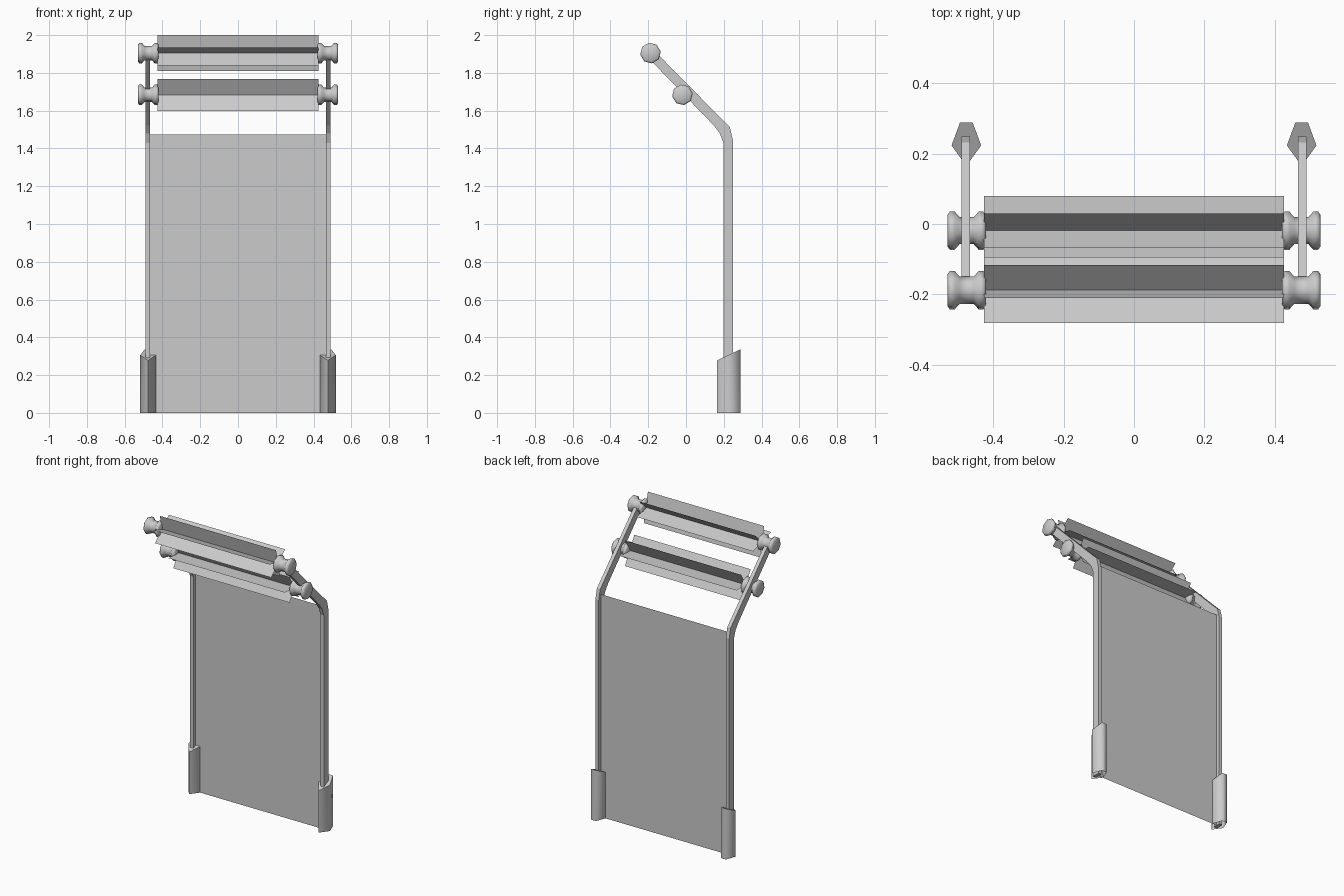
import bpy, bmesh
from math import sin, cos, pi, radians

if "Cube" in bpy.data.objects:
    bpy.data.objects.remove(bpy.data.objects["Cube"])


def make(name, verts, faces, smooth=None):
    me = bpy.data.meshes.new(name)
    me.from_pydata(verts, [], faces)
    bm = bmesh.new()
    bm.from_mesh(me)
    bmesh.ops.recalc_face_normals(bm, faces=bm.faces)
    bm.to_mesh(me)
    bm.free()
    ob = bpy.data.objects.new(name, me)
    bpy.context.collection.objects.link(ob)
    if smooth:
        bpy.ops.object.select_all(action='DESELECT')
        bpy.context.view_layer.objects.active = ob
        ob.select_set(True)
        bpy.ops.object.shade_smooth_by_angle(angle=radians(smooth))
    return ob


def bridge(rings, n, cap_start=True, cap_end=True):
    """Faces joining consecutive rings of n vertices."""
    faces = []
    for r in range(rings - 1):
        for i in range(n):
            j = (i + 1) % n
            faces.append((r*n + i, r*n + j, (r+1)*n + j, (r+1)*n + i))
    if cap_start:
        faces.append(tuple(range(n))[::-1])
    if cap_end:
        faces.append(tuple(range((rings-1)*n, rings*n)))
    return faces


# Side profile of the bent post: (front y, z, back y, z) at each bend station
POST = [(0.198, 0.0, 0.248, 0.0), (0.198, 1.43, 0.248, 1.445),
        (0.179, 1.48, 0.232, 1.513), (0.147, 1.522, 0.185, 1.56),
        (-0.207, 1.887, -0.173, 1.923)]
# Pentagonal foot plan (x, y) relative to the post
FOOT = [(-0.018, 0.288), (-0.042, 0.223), (0, 0.165), (0.042, 0.223), (0.018, 0.288)]
# Spool profile: (distance along axle, radius)
SPOOL = [(-0.055, 0.045), (-0.048, 0.055), (-0.034, 0.055), (-0.02, 0.039),
         (0.02, 0.039), (0.034, 0.055), (0.048, 0.055), (0.055, 0.045)]
# Rollers: name, axis y, axis z, vane rotation
ROLLERS = [("upper", -0.188, 1.905, 43), ("lower", -0.019, 1.684, 0)]

for side, s in (("left", -1), ("right", 1)):
    px = s * 0.478
    # Bent post
    verts = []
    for y0, z0, y1, z1 in POST:
        verts += [(px - 0.012, y0, z0), (px + 0.012, y0, z0),
                  (px + 0.012, y1, z1), (px - 0.012, y1, z1)]
    make(side + "_post", verts, bridge(len(POST), 4))

    # Foot sleeve with slanted top, open underneath
    fx = s * 0.476
    verts = [(fx + x, y, 0) for x, y in FOOT]
    verts += [(fx + x, y, 0.278 + (y - 0.165) * 0.475) for x, y in FOOT]
    make(side + "_foot", verts, bridge(2, 5, cap_start=False), 75)

    # Spools at the roller ends
    for name, cy, cz, rot in ROLLERS:
        verts = []
        for dx, r in SPOOL:
            for i in range(8):
                a = 2*pi*i/8 + radians(rot + 10)
                verts.append((s * 0.475 + dx, cy + r*cos(a), cz + r*sin(a)))
        make(f"{name}_{side}_spool", verts, bridge(len(SPOOL), 8), 60)

# Six thin vanes on each roller
for name, cy, cz, rot in ROLLERS:
    verts = [(-0.426, cy, cz), (0.426, cy, cz)]
    faces = []
    for k in range(6):
        a = radians(rot + 60*k)
        n = len(verts)
        y, z = cy + 0.098*cos(a), cz + 0.098*sin(a)
        verts += [(-0.426, y, z), (0.426, y, z)]
        faces.append((0, 1, n + 1, n))
    make(name + "_vanes", verts, faces)

# Thin back panel between the posts
make("back_panel", [(-0.47, 0.223, 0), (0.47, 0.223, 0),
                    (0.47, 0.223, 1.475), (-0.47, 0.223, 1.475)], [(0, 1, 2, 3)])
